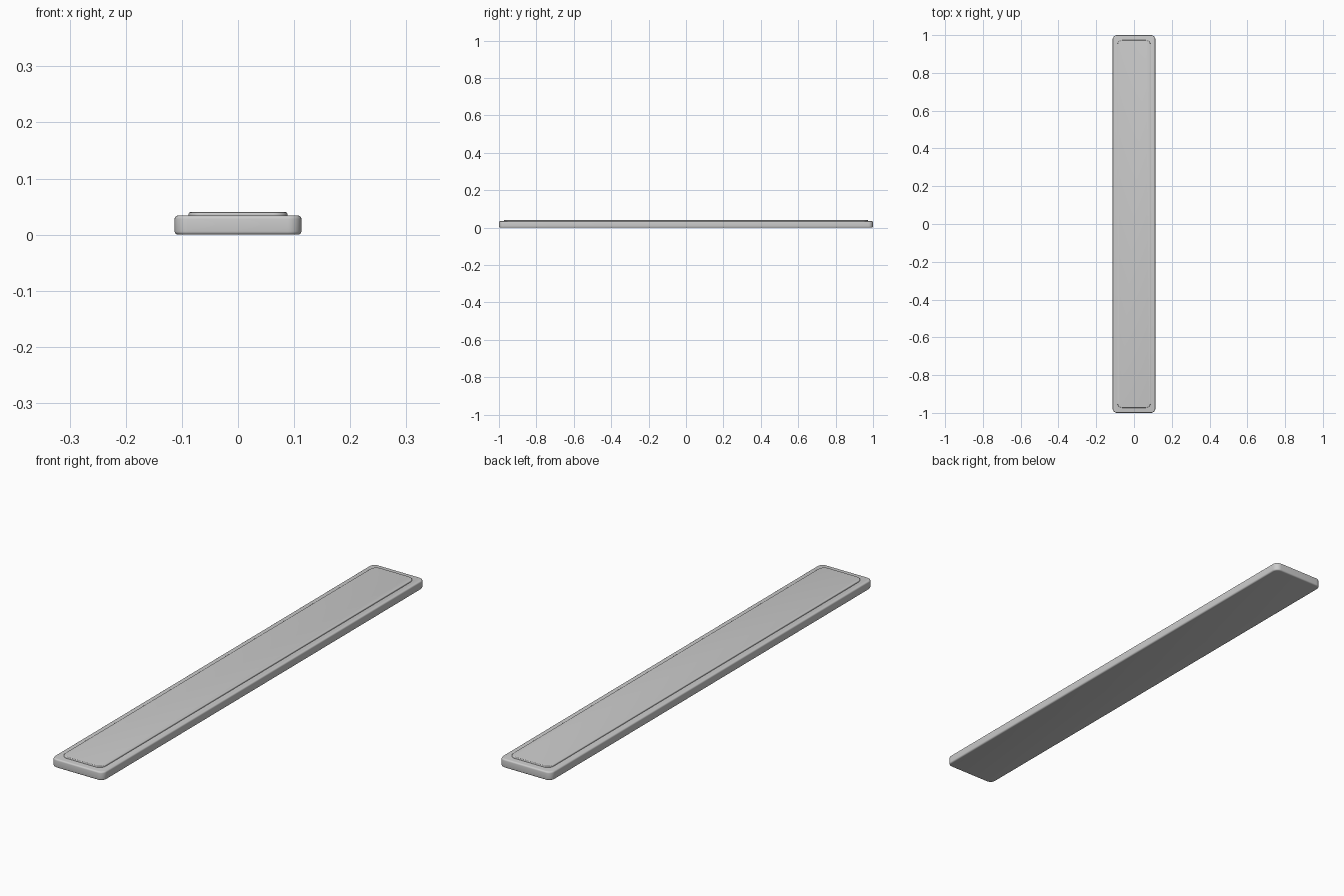
import bpy, bmesh, math

if "Cube" in bpy.data.objects:
    bpy.data.objects.remove(bpy.data.objects["Cube"])


def rounded_slab(name, hx, hy, z0, z1, corner, edge, round_bottom=True):
    """Slab with rounded plan corners and softened rims."""
    bm = bmesh.new()
    # stacked insets: (inset, height) from bottom to top
    steps = [math.radians(a) for a in (0, 22.5, 45, 67.5, 90)]
    top = [(edge * (1 - math.cos(a)), z1 - edge * (1 - math.sin(a))) for a in steps]
    if round_bottom:
        bottom = [(i, z0 + z1 - z) for i, z in reversed(top)]
    else:
        bottom = [(0, z0)]
    rings = []
    for inset, z in bottom + top:
        r = corner - inset
        ring = []
        for q, (sx, sy) in enumerate([(1, 1), (-1, 1), (-1, -1), (1, -1)]):
            for k in range(9):
                a = math.pi / 2 * (q + k / 8)
                ring.append(bm.verts.new((sx * (hx - corner) + r * math.cos(a),
                                          sy * (hy - corner) + r * math.sin(a), z)))
        rings.append(ring)
    for a, b in zip(rings, rings[1:]):
        n = len(a)
        for i in range(n):
            j = (i + 1) % n
            bm.faces.new((a[i], a[j], b[j], b[i]))
    bm.faces.new(rings[-1])
    bm.faces.new(rings[0][::-1])
    mesh = bpy.data.meshes.new(name)
    bm.to_mesh(mesh)
    bm.free()
    obj = bpy.data.objects.new(name, mesh)
    bpy.context.collection.objects.link(obj)
    bpy.ops.object.select_all(action='DESELECT')
    obj.select_set(True)
    bpy.context.view_layer.objects.active = obj
    bpy.ops.object.shade_smooth_by_angle(angle=math.radians(35))
    return obj


# Main bar
rounded_slab("base_bar", 0.113, 1.0, 0.0, 0.034, 0.024, 0.006)

# Thin raised panel on the top
rounded_slab("top_panel", 0.088, 0.973, 0.030, 0.040, 0.026, 0.003, round_bottom=False)
